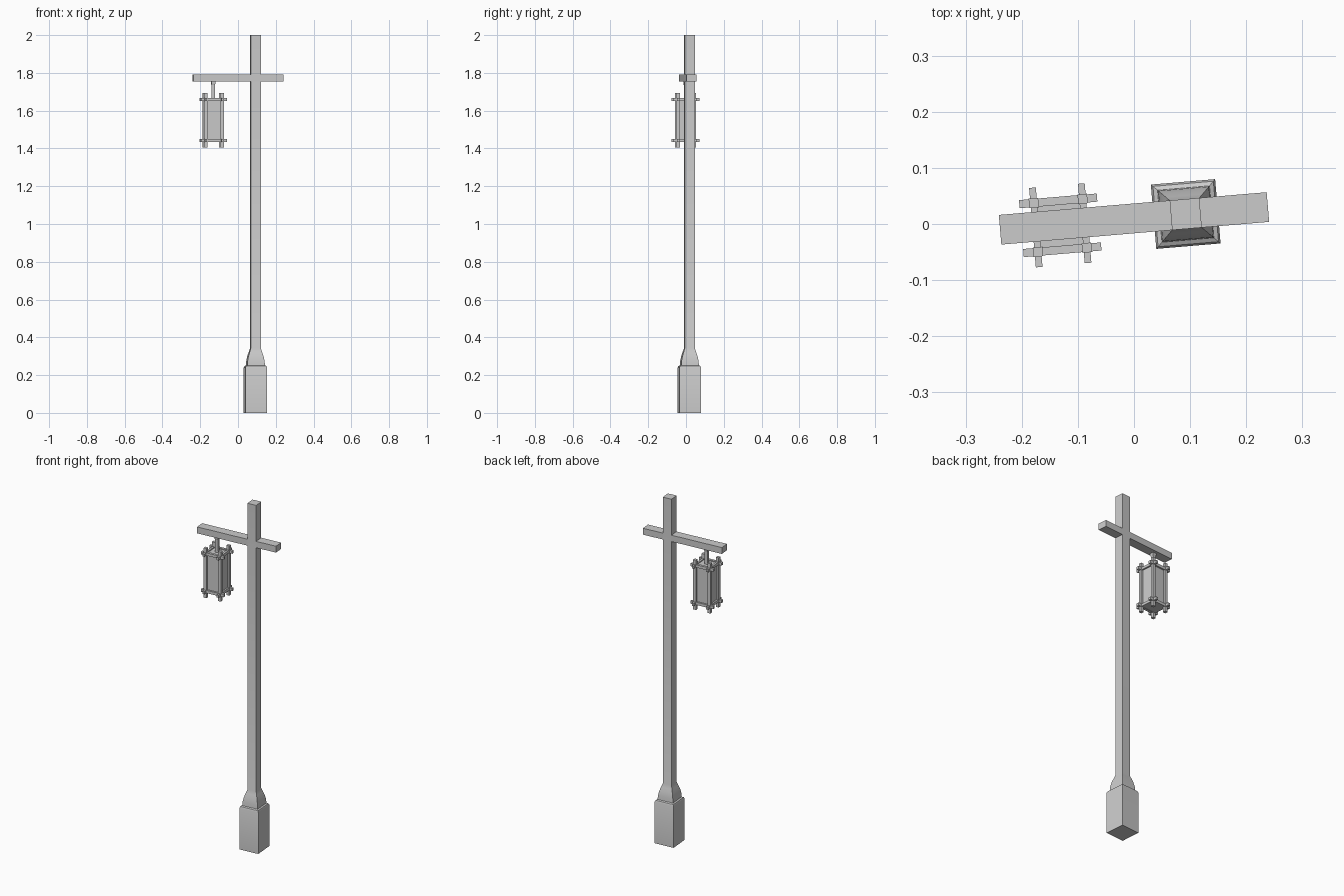
import bpy, bmesh, math
from mathutils import Matrix

if "Cube" in bpy.data.objects:
    bpy.data.objects.remove(bpy.data.objects["Cube"])

# Whole model is turned slightly about z
TURN = Matrix.Translation((0, 0.01, 0)) @ Matrix.Rotation(math.radians(4.85), 4, 'Z')
POST_X, LAMP_X, LAMP_Y = 0.0925, -0.132, -0.0012


def finish(name, bm):
    bmesh.ops.recalc_face_normals(bm, faces=bm.faces)
    mesh = bpy.data.meshes.new(name)
    bm.to_mesh(mesh)
    bm.free()
    obj = bpy.data.objects.new(name, mesh)
    bpy.context.collection.objects.link(obj)
    obj.matrix_world = TURN
    return obj


def square_loft(name, x, y, profile):
    """Stack square rings given as (half width, z)."""
    bm = bmesh.new()
    rings = [[bm.verts.new((x + sx * h, y + sy * h, z))
              for sx, sy in ((-1, -1), (1, -1), (1, 1), (-1, 1))] for h, z in profile]
    for a, b in zip(rings, rings[1:]):
        for i in range(4):
            j = (i + 1) % 4
            bm.faces.new((a[i], a[j], b[j], b[i]))
    bm.faces.new(rings[0][::-1])
    bm.faces.new(rings[-1])
    return finish(name, bm)


def box(name, center, size):
    bm = bmesh.new()
    bmesh.ops.create_cube(bm, size=1, matrix=Matrix.Translation(center) @ Matrix.Diagonal((*size, 1)))
    return finish(name, bm)


# Post with a wide foot and curved shoulder
post = square_loft("post", POST_X, 0, [
    (0.0575, 0), (0.0575, 0.24), (0.054, 0.248), (0.0465, 0.252), (0.045, 0.275),
    (0.040, 0.30), (0.033, 0.322), (0.0265, 0.342), (0.0265, 2.0)])
for p in post.data.polygons:
    p.use_smooth = 0.249 < p.center.z < 0.342 and abs(p.normal.z) < 0.9
bpy.context.view_layer.objects.active = post
post.select_set(True)
bpy.ops.object.shade_smooth_by_angle(angle=math.radians(25))

# Cross beam
box("cross_beam", (0, 0, 1.773), (0.479, 0.053, 0.037))

# Hanger between beam and lantern
square_loft("hanger", LAMP_X, LAMP_Y, [(0.0085, 1.655), (0.0085, 1.735), (0.011, 1.745), (0.011, 1.76)])

# Lantern body
box("lantern_body", (LAMP_X, LAMP_Y, 1.549), (0.082, 0.082, 0.226))

# Lantern frame: corner uprights and overlapping rails
D = 0.0437
for sx in (-1, 1):
    for sy in (-1, 1):
        box("corner_upright", (LAMP_X + sx * D, LAMP_Y + sy * D, 1.55), (0.017, 0.017, 0.288))
for z in (1.443, 1.66):
    for s in (-1, 1):
        box("long_rail", (LAMP_X, LAMP_Y + s * D, z), (0.139, 0.0145, 0.016))
        box("cross_rail", (LAMP_X + s * D, LAMP_Y, z), (0.012, 0.142, 0.016))
